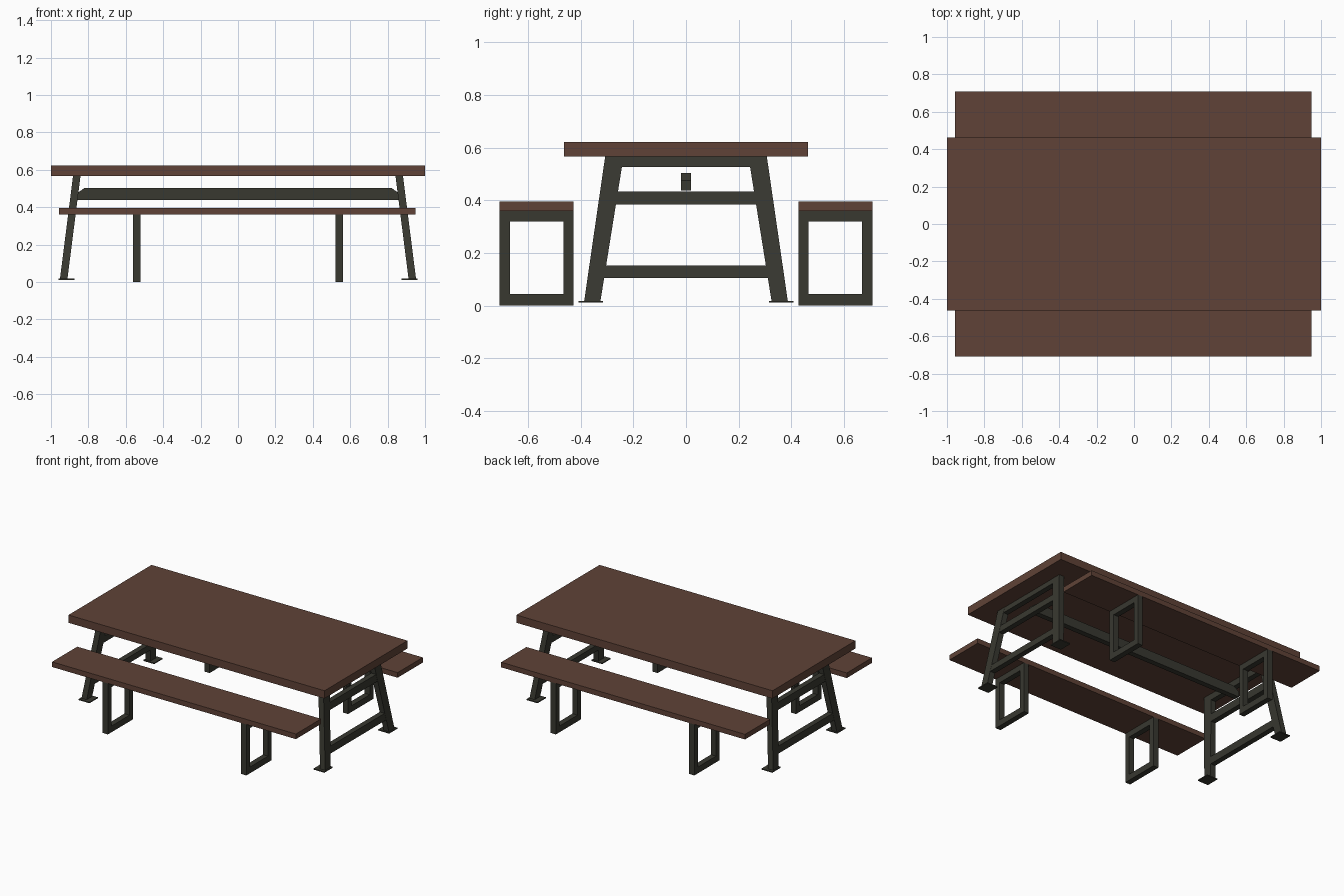
import bpy, bmesh

if "Cube" in bpy.data.objects:
    bpy.data.objects.remove(bpy.data.objects["Cube"])

def material(name, rgb):
    m = bpy.data.materials.new(name)
    m.diffuse_color = (*rgb, 1)
    m.use_nodes = True
    m.node_tree.nodes["Principled BSDF"].inputs["Base Color"].default_value = m.diffuse_color
    return m

WOOD = material("brown wood", (0.115, 0.055, 0.038))
METAL = material("dark metal", (0.040, 0.040, 0.030))

def finish(bm, name, mat):
    bmesh.ops.recalc_face_normals(bm, faces=bm.faces)
    me = bpy.data.meshes.new(name)
    bm.to_mesh(me)
    bm.free()
    me.materials.append(mat)
    ob = bpy.data.objects.new(name, me)
    bpy.context.collection.objects.link(ob)
    return ob

def prism(bm, pts, axis, lo, hi):
    """Extrude a 2D outline along an axis: 'x' outline is (y, z), 'y' outline is (x, z)."""
    def at(p, d):
        return (d, p[0], p[1]) if axis == 'x' else (p[0], d, p[1])
    a = [bm.verts.new(at(p, lo)) for p in pts]
    b = [bm.verts.new(at(p, hi)) for p in pts]
    bm.faces.new(a)
    bm.faces.new(b[::-1])
    n = len(pts)
    for i in range(n):
        bm.faces.new((a[i], b[i], b[(i + 1) % n], a[(i + 1) % n]))

def box(bm, x0, x1, y0, y1, z0, z1):
    prism(bm, [(y0, z0), (y1, z0), (y1, z1), (y0, z1)], 'x', x0, x1)

# table top
bm = bmesh.new()
box(bm, -1, 1, -0.463, 0.463, 0.567, 0.622)
finish(bm, "table_top", WOOD)

# splayed end frames: built upright, then sheared outwards
def outer(z):
    return 0.307 + (0.567 - z) * 0.145

def inner(z):
    return 0.237 + (0.567 - z) * 0.16

for sx, side in ((-1, "left"), (1, "right")):
    bm = bmesh.new()
    for s in (-1, 1):
        prism(bm, [(s * outer(0.015), 0.015), (s * outer(0.567), 0.567),
                   (s * inner(0.567), 0.567), (s * inner(0.015), 0.015)], 'x', -0.02, 0.02)
    for z0, z1 in ((0.527, 0.567), (0.385, 0.434), (0.104, 0.152)):
        w0, w1 = inner(z0) + 0.01, inner(z1) + 0.01
        prism(bm, [(-w0, z0), (w0, z0), (w1, z1), (-w1, z1)], 'x', -0.019, 0.019)
    for v in bm.verts:
        v.co.x += sx * (0.862 + (0.567 - v.co.z) * 0.127)
    finish(bm, side + "_table_frame", METAL)
    # foot plates
    bm = bmesh.new()
    for s in (-1, 1):
        xs = sorted((sx * 0.875, sx * 0.96))
        ys = sorted((s * 0.315, s * 0.408))
        box(bm, *xs, *ys, 0.011, 0.018)
    finish(bm, side + "_foot_plates", METAL)

# long stretcher with chamfered ends
bm = bmesh.new()
prism(bm, [(-0.86, 0.437), (0.86, 0.437), (0.86, 0.475), (0.82, 0.503),
           (-0.82, 0.503), (-0.86, 0.475)], 'y', -0.019, 0.019)
finish(bm, "stretcher", METAL)

# benches with rectangular loop legs
for s, side in ((-1, "front"), (1, "back")):
    y0, y1 = sorted((s * 0.427, s * 0.708))
    bm = bmesh.new()
    box(bm, -0.957, 0.948, y0, y1, 0.36, 0.396)
    finish(bm, side + "_bench_seat", WOOD)
    for cx, end in ((-0.541, "left"), (0.541, "right")):
        bm = bmesh.new()
        x0, x1 = cx - 0.02, cx + 0.02
        box(bm, x0, x1, y0, y0 + 0.039, 0, 0.36)
        box(bm, x0, x1, y1 - 0.039, y1, 0, 0.36)
        box(bm, x0, x1, y0 + 0.039, y1 - 0.039, 0, 0.044)
        box(bm, x0, x1, y0 + 0.039, y1 - 0.039, 0.319, 0.36)
        finish(bm, side + "_bench_" + end + "_leg", METAL)
